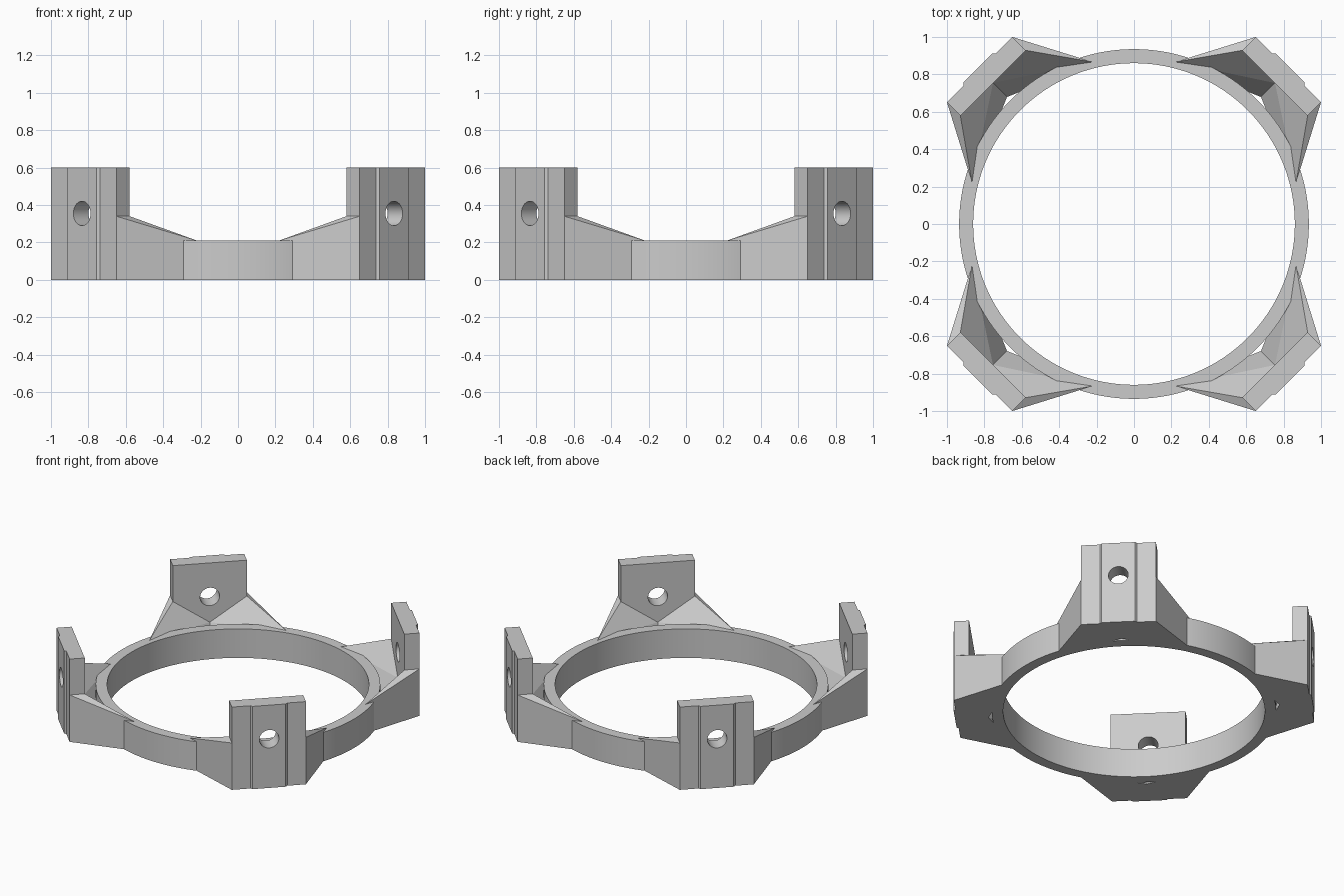
import bpy, bmesh, math

cube = bpy.data.objects.get("Cube")
if cube:
    bpy.data.objects.remove(cube, do_unlink=True)

# Single plain grey
grey = bpy.data.materials.new("light_grey")
grey.use_nodes = True
grey.diffuse_color = (0.6, 0.6, 0.6, 1)
grey.node_tree.nodes["Principled BSDF"].inputs["Base Color"].default_value = (0.6, 0.6, 0.6, 1)

RING_TOP, PLATE_TOP, ARM_TOP = 0.21, 0.6, 0.34
R_IN, R_OUT, HALF = 1.066, 1.167, 0.247


def make(name, bm):
    bmesh.ops.recalc_face_normals(bm, faces=bm.faces)
    mesh = bpy.data.meshes.new(name)
    bm.to_mesh(mesh)
    bm.free()
    mesh.materials.append(grey)
    obj = bpy.data.objects.new(name, mesh)
    bpy.context.collection.objects.link(obj)
    return obj


def activate(obj):
    bpy.ops.object.select_all(action='DESELECT')
    obj.select_set(True)
    bpy.context.view_layer.objects.active = obj


def smooth(obj):
    activate(obj)
    bpy.ops.object.shade_smooth_by_angle(angle=math.radians(30))


# Base ring: a rectangle spun around z
bm = bmesh.new()
section = [(0.86, 0), (0.935, 0), (0.935, RING_TOP), (0.86, RING_TOP)]
verts = [bm.verts.new((r, 0, z)) for r, z in section]
edges = [bm.edges.new((verts[i], verts[(i + 1) % 4])) for i in range(4)]
bmesh.ops.spin(bm, geom=verts + edges, cent=(0, 0, 0), axis=(0, 0, 1),
               angle=math.tau, steps=128, use_merge=True)
bmesh.ops.remove_doubles(bm, verts=bm.verts, dist=1e-4)
smooth(make("base_ring", bm))

# Mounting plate with a raised centre strip, x is outward
bm = bmesh.new()
half_outline = [(R_IN, HALF), (R_OUT, HALF), (R_OUT, 0.123), (R_OUT + 0.013, 0.11)]
outline = half_outline + [(r, -t) for r, t in reversed(half_outline)]
base = bm.faces.new([bm.verts.new((r, t, 0)) for r, t in outline])
top = bmesh.ops.extrude_face_region(bm, geom=[base])
bmesh.ops.translate(bm, vec=(0, 0, PLATE_TOP),
                    verts=[v for v in top["geom"] if isinstance(v, bmesh.types.BMVert)])
plate = make("mounting_plate", bm)

# Bolt hole through the plate
bpy.ops.mesh.primitive_cylinder_add(vertices=48, radius=0.065, depth=0.5,
                                    location=(1.12, 0, 0.355), rotation=(0, math.pi / 2, 0))
cutter = bpy.context.object
cutter.name = "hole_cutter"
cutter.hide_render = True
activate(plate)
cut = plate.modifiers.new("bolt_hole", 'BOOLEAN')
cut.operation, cut.solver, cut.object = 'DIFFERENCE', 'EXACT', cutter
bpy.ops.object.modifier_apply(modifier=cut.name)
bpy.data.objects.remove(cutter, do_unlink=True)
smooth(plate)


# Tapered arm from a plate edge down to the ring
def make_arm(name, side):
    bm = bmesh.new()
    points = [(R_OUT, HALF, 0), (R_OUT, HALF, ARM_TOP), (R_IN, HALF, ARM_TOP),
              (0.768, 0.457, 0), (0.768, 0.457, RING_TOP),
              (R_IN, 0, 0.17), (0.96, 0, 0), (1.12, 0, 0)]
    for r, t, z in points:
        bm.verts.new((r, side * t, z))
    bmesh.ops.convex_hull(bm, input=bm.verts)
    return make(name, bm)


parts = [plate, make_arm("left_arm", 1), make_arm("right_arm", -1)]

# Repeat the bracket on all four diagonals
for k in range(4):
    for part in parts:
        obj = part
        if k:
            obj = part.copy()
            obj.name = f"{part.name}_{k + 1}"
            bpy.context.collection.objects.link(obj)
        obj.rotation_euler.z = math.pi / 4 + k * math.pi / 2
